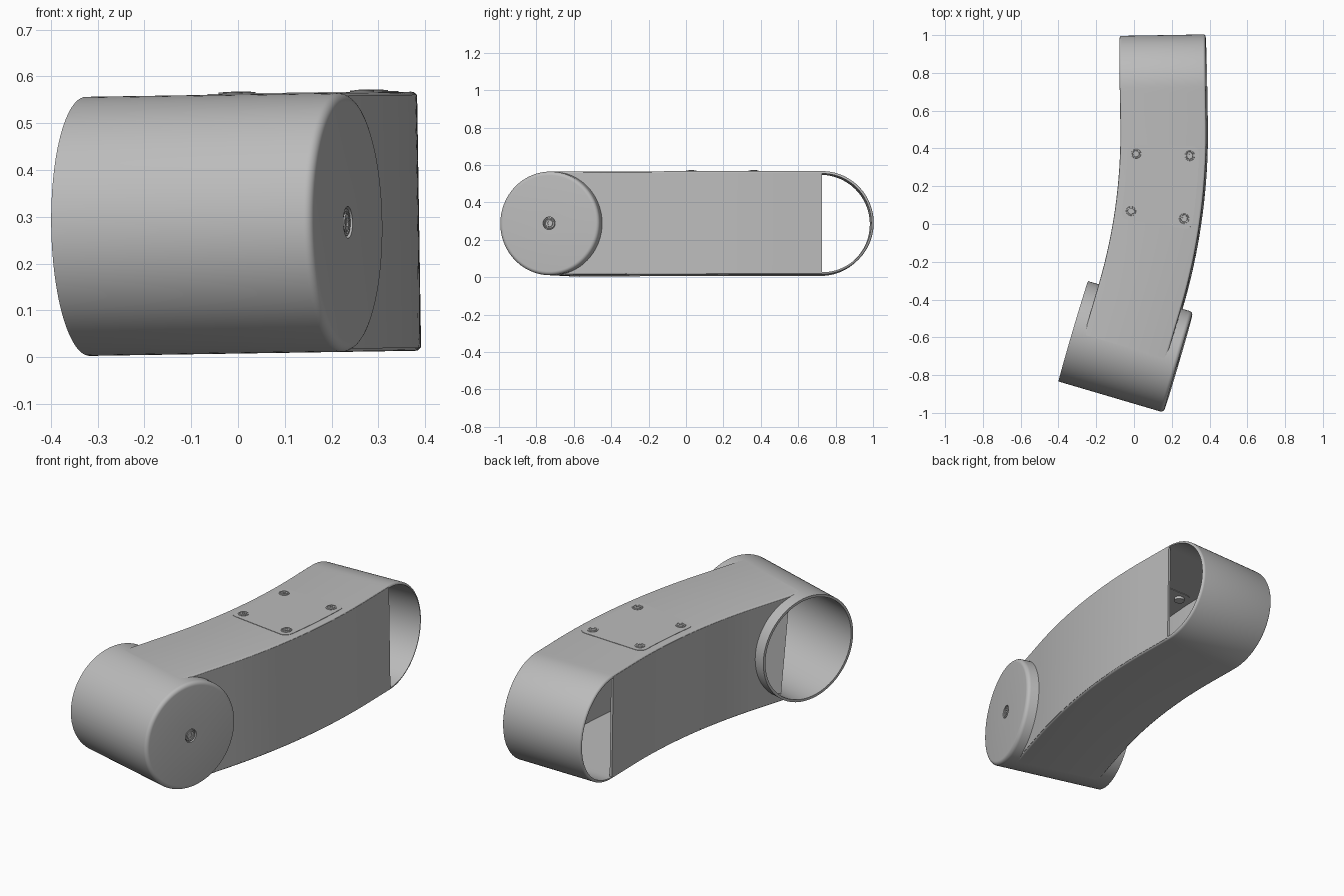
import bpy, bmesh, math
from mathutils import Vector

if "Cube" in bpy.data.objects:
    bpy.data.objects.remove(bpy.data.objects["Cube"], do_unlink=True)

grey = bpy.data.materials.new("plain grey")
grey.use_nodes = True
colour = (0.5, 0.5, 0.5, 1)
grey.diffuse_color = colour
grey.node_tree.nodes["Principled BSDF"].inputs["Base Color"].default_value = colour

R = 0.277          # half height of the arm and radius of both round ends
W = 0.2275         # half width of the arm
T = 0.013          # shell thickness
BEND = 3.07        # radius of the arm's sideways curve
H0 = math.radians(16.4)
H1 = math.radians(-1)
S1 = 0.276         # the curve begins here, measured from the front hub
S2 = S1 + BEND * (H0 - H1)
S_END = 1.396      # centre of the rear round end
ROLL = 0.0157


def place(s, w, z):
    """Arm coordinates (along, across, up from mid-height) to the world."""
    t = min(max(s, S1), S2)
    h = H0 - (t - S1) / BEND
    x = -0.043 + S1 * math.sin(H0) + BEND * (math.cos(h) - math.cos(H0))
    y = -0.65 + S1 * math.cos(H0) + BEND * (math.sin(H0) - math.sin(h))
    x += (s - t) * math.sin(h) + w * math.cos(h)
    y += (s - t) * math.cos(h) - w * math.sin(h)
    return Vector((x - ROLL * z, y, 0.2845 + z + ROLL * x))


def skin(name, rings, closed=False):
    """Join equal rings of points into a solid."""
    bm = bmesh.new()
    rows = [[bm.verts.new(p) for p in ring] for ring in rings]
    n = len(rows[0])
    for i in range(len(rows) if closed else len(rows) - 1):
        a, b = rows[i], rows[(i + 1) % len(rows)]
        for j in range(n):
            k = (j + 1) % n
            bm.faces.new((a[j], a[k], b[k], b[j]))
    if not closed:
        bm.faces.new(rows[0][::-1])
        bm.faces.new(rows[-1])
    bmesh.ops.recalc_face_normals(bm, faces=bm.faces)
    mesh = bpy.data.meshes.new(name)
    bm.to_mesh(mesh)
    bm.free()
    obj = bpy.data.objects.new(name, mesh)
    bpy.context.collection.objects.link(obj)
    mesh.materials.append(grey)
    bpy.ops.object.select_all(action='DESELECT')
    obj.select_set(True)
    bpy.context.view_layer.objects.active = obj
    bpy.ops.object.shade_smooth_by_angle(angle=math.radians(35))
    return obj


# Band: top, rear half round and bottom in one strip with rounded outer edges
path = [(S_END * i / 48, R, 0, 1) for i in range(48)]
for i in range(49):
    a = math.pi / 2 - math.pi * i / 48
    path.append((S_END + R * math.cos(a), R * math.sin(a), math.cos(a), math.sin(a)))
path += [(S_END * i / 48, -R, 0, -1) for i in reversed(range(48))]
E = 0.012
half = [(W - E, 0), (W - 0.6 * E, 0.08 * E), (W - 0.3 * E, 0.3 * E),
        (W - 0.08 * E, 0.6 * E), (W, E), (W, T)]
section = half + [(-w, d) for w, d in reversed(half)]
skin("arm_band", [[place(s - ns * d, w, z - nz * d) for w, d in section]
                  for s, z, ns, nz in path])

# Side walls, starting on the hub and ending at the rear openings
ROWS = [(R - T / 2) * math.sin(math.pi * (i / 24 - 0.5)) for i in range(25)]
for side, name in ((-1, "right_wall"), (1, "left_wall")):
    rings = []
    for k in range(41):
        ring = []
        for depth, zs in ((0, ROWS), (T, ROWS[::-1])):
            for z in zs:
                start = math.sqrt(max((R - T / 2) ** 2 - z * z, 0))
                s = start + (S_END - start) * k / 40
                ring.append(place(s, side * (W - depth), z))
        rings.append(ring)
    skin(name, rings)

# Front hub: tube open on one side, rounded cap with a bolt recess on the other
L = 0.29
B = 0.02
hub = [(R - T, -L), (R, -L)]
for i in range(7):
    a = math.pi / 2 * i / 6
    hub.append((R - B + B * math.cos(a), L - B + B * math.sin(a)))
hub += [(0.034, L), (0.034, L - 0.012), (0.001, L - 0.012),
        (0.001, L - 0.03), (R - T, L - 0.03)]
SEG = 96
skin("front_hub", [[place(r * math.cos(a), w, r * math.sin(a)) for r, w in hub]
                   for a in (math.tau * i / SEG for i in range(SEG))], closed=True)


# Socket head screws: (radius, height, hexagonal)
HEAD = [(0.026, -0.03, 0), (0.026, 0.004, 0), (0.025, 0.005, 0), (0.021, 0.005, 0),
        (0.020, 0.003, 0), (0.017, 0.003, 0), (0.016, 0.006, 0), (0.009, 0.006, 1),
        (0.009, 0.003, 1)]


def screw(name, put, scale=1):
    rings = []
    for r, h, hexed in HEAD:
        ring = []
        for i in range(36):
            a = math.tau * i / 36
            f = math.cos(math.pi / 6) / math.cos(a % (math.pi / 3) - math.pi / 6) if hexed else 1
            ring.append(put(scale * r * f * math.cos(a), scale * r * f * math.sin(a), h))
        rings.append(ring)
    skin(name, rings)


screw("hub_bolt", lambda u, v, h: place(u, L - 0.008 + h, v), 1.15)

# Cover plate with rounded corners, following the curve of the arm
SC, SH, WH, RC = 0.88, 0.21, 0.19, 0.04
corners = []
for q, (i, j) in enumerate(((1, 1), (-1, 1), (-1, -1), (1, -1))):
    for k in range(9):
        a = math.pi / 2 * (q + k / 8)
        corners.append((SC + i * (SH - RC) + RC * math.cos(a),
                        j * (WH - RC) + RC * math.sin(a)))
outline = []
for i, (s, w) in enumerate(corners):
    s2, w2 = corners[(i + 1) % len(corners)]
    steps = 8 if i % 9 == 8 else 1
    outline += [(s + (s2 - s) * k / steps, w + (w2 - w) * k / steps) for k in range(steps)]
skin("cover_plate", [[place(s, w, z) for s, w in outline]
                     for z in (R - T - 0.003, R + 0.002)])

for i, end in ((-1, "front"), (1, "rear")):
    for j, side in ((-1, "right"), (1, "left")):
        s, w = SC + i * (SH - 0.05), j * (WH - 0.048)
        screw(f"{end}_{side}_screw", lambda u, v, h: place(s + u, w + v, R + h))
